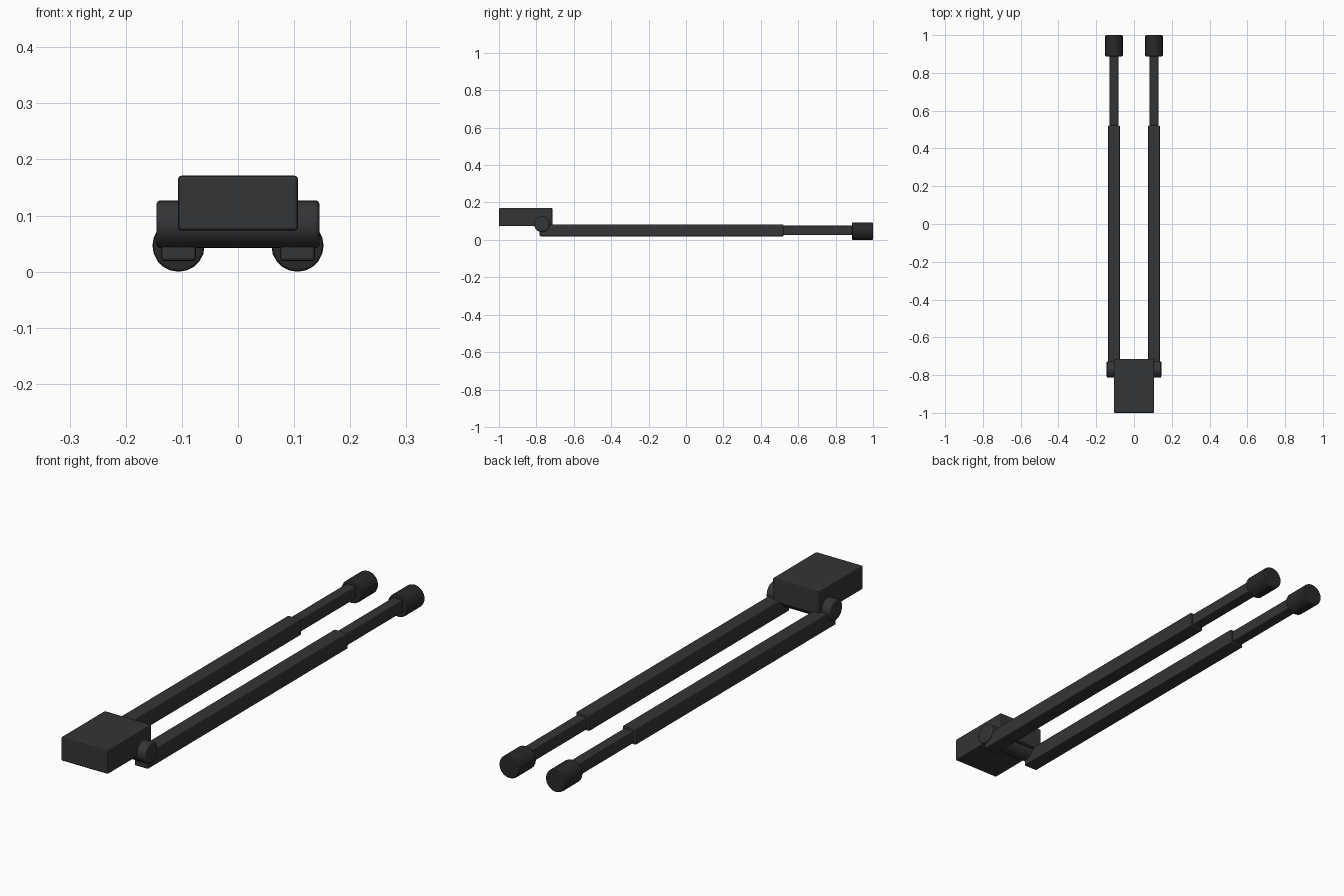
import bpy, math

if "Cube" in bpy.data.objects:
    bpy.data.objects.remove(bpy.data.objects["Cube"])


def material(name, color):
    m = bpy.data.materials.new(name)
    m.diffuse_color = (*color, 1)
    m.use_nodes = True
    m.node_tree.nodes["Principled BSDF"].inputs["Base Color"].default_value = m.diffuse_color
    return m


METAL = material("dark_metal", (0.034, 0.035, 0.038))
RUBBER = material("black_rubber", (0.022, 0.022, 0.022))


def finish(ob, name, mat, bevel):
    ob.name = name
    ob.data.materials.append(mat)
    bpy.ops.object.transform_apply(location=False, rotation=True, scale=True)
    mod = ob.modifiers.new("edge_bevel", 'BEVEL')
    mod.width = bevel
    mod.segments = 2
    mod.limit_method = 'ANGLE'
    mod.angle_limit = math.radians(40)
    return ob


def box(name, x, y, z, mat=METAL, bevel=0.005):
    """Bevelled box from (min, max) pairs."""
    c = [(a + b) / 2 for a, b in (x, y, z)]
    bpy.ops.mesh.primitive_cube_add(size=1, location=c)
    ob = bpy.context.object
    ob.scale = [b - a for a, b in (x, y, z)]
    return finish(ob, name, mat, bevel)


def cylinder(name, loc, radius, depth, rot, sides, mat=METAL, bevel=0.005):
    bpy.ops.mesh.primitive_cylinder_add(vertices=sides, radius=radius, depth=depth,
                                        location=loc, rotation=rot)
    return finish(bpy.context.object, name, mat, bevel)


# Mounting block and the hinge barrel running through it
box("mount_block", (-0.107, 0.107), (-1.0, -0.714), (0.073, 0.171), bevel=0.006)
barrel = cylinder("hinge_barrel", (0, -0.77, 0.0845), 0.0425, 0.29,
                  (0, math.pi / 2, 0), 24, bevel=0.006)
bpy.ops.object.shade_smooth_by_angle(angle=math.radians(30))

# Two folded telescopic legs with rubber feet
for side, sx in (("left", -1), ("right", 1)):
    cx = sx * 0.106
    box(f"{side}_outer_leg", (cx - 0.031, cx + 0.031), (-0.782, 0.522), (0.019, 0.083))
    box(f"{side}_inner_leg", (cx - 0.023, cx + 0.023), (0.521, 0.89), (0.026, 0.076))
    cylinder(f"{side}_foot", (cx, 0.944, 0.0465), 0.0465, 0.112,
             (math.pi / 2, 0, 0), 20, RUBBER)
